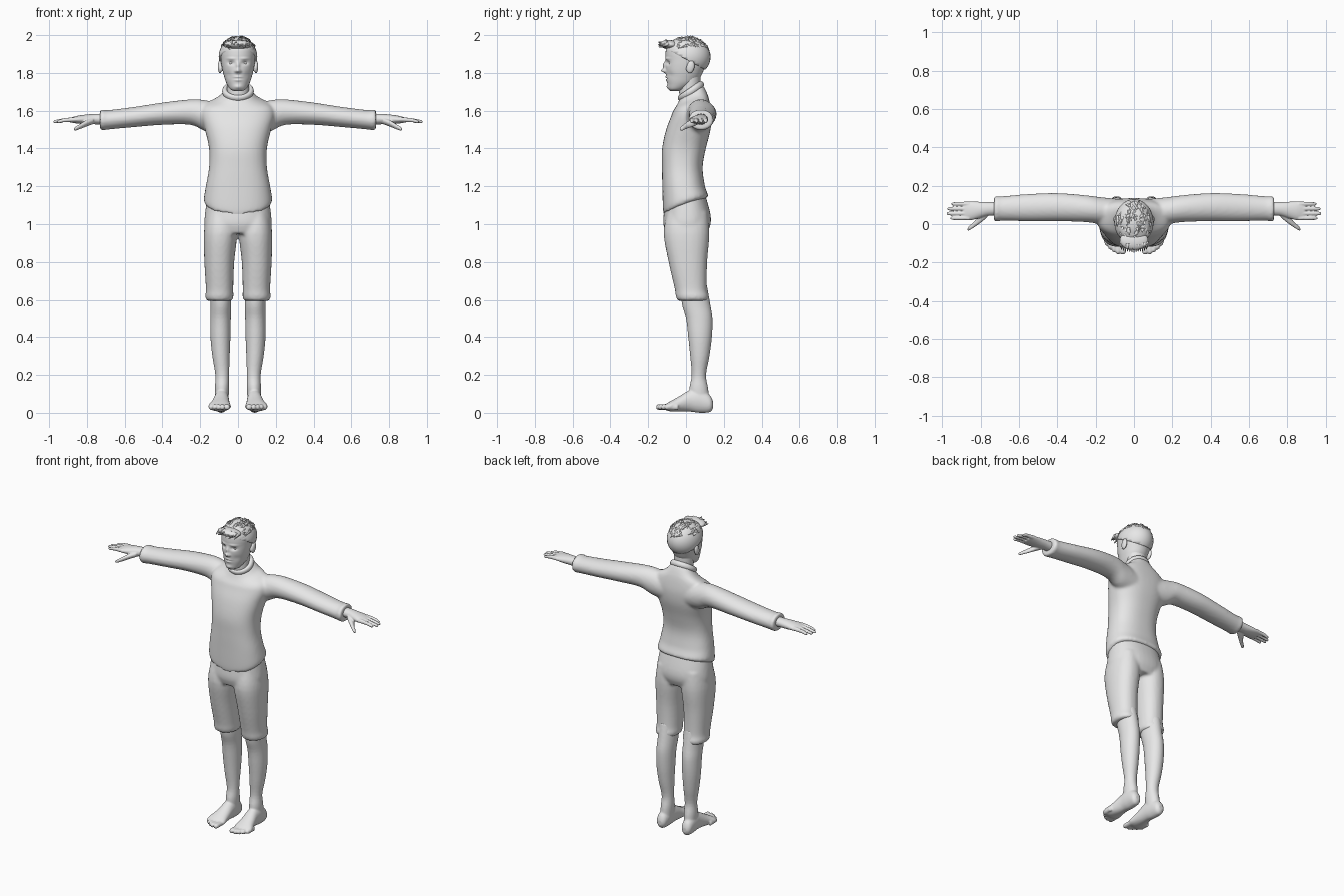
import bpy, bmesh, math, random
from mathutils import Vector, Matrix

cube = bpy.data.objects.get("Cube")
if cube:
    bpy.data.objects.remove(cube)
random.seed(4)

GREY = (0.8, 0.8, 0.8, 1)
clay = bpy.data.materials.new("light grey")
clay.use_nodes = True
clay.diffuse_color = GREY
clay.node_tree.nodes["Principled BSDF"].inputs["Base Color"].default_value = GREY


def spline(rows, steps):
    """Smooth a list of rows with Catmull-Rom interpolation."""
    out = []
    last = len(rows) - 1
    for i in range(last):
        quad = [rows[max(i - 1, 0)], rows[i], rows[i + 1], rows[min(i + 2, last)]]
        for s in range(steps):
            t = s / steps
            out.append([b + t / 2 * (c - a + t * (2 * a - 5 * b + 4 * c - d
                        + t * (3 * (b - c) + d - a))) for a, b, c, d in zip(*quad)])
    return out + [list(rows[-1])]


def loft(bm, axis, rows, side=1, n=28, steps=4, power=2):
    """Rows are position along axis, then low and high of the two other axes."""
    rings = []
    for t, a0, a1, b0, b1 in spline(rows, steps):
        ring = []
        for k in range(n):
            ang = math.tau * k / n
            c, s = math.cos(ang), math.sin(ang)
            a = (a0 + a1) / 2 + (a1 - a0) / 2 * math.copysign(abs(c) ** (2 / power), c)
            b = (b0 + b1) / 2 + (b1 - b0) / 2 * math.copysign(abs(s) ** (2 / power), s)
            p = {"x": (t, a, b), "y": (a, t, b), "z": (a, b, t)}[axis]
            ring.append(bm.verts.new((p[0] * side, p[1], p[2])))
        rings.append(ring)
    for r0, r1 in zip(rings, rings[1:]):
        for k in range(n):
            bm.faces.new((r0[k], r0[k - 1], r1[k - 1], r1[k]))
    bm.faces.new(rings[0])
    bm.faces.new(rings[-1])


def sym(rows):
    """Rows with a half width become rows centred on x = 0."""
    return [(z, -w, w, y0, y1) for z, w, y0, y1 in rows]


def ball(bm, centre, radii, tilt=0):
    m = Matrix.Translation(centre) @ Matrix.Rotation(tilt, 4, "X") @ Matrix.Diagonal((*radii, 1))
    return bmesh.ops.create_uvsphere(bm, u_segments=32, v_segments=20, radius=1, matrix=m)


def finish(name, bm, voxel=0, smooth=0):
    bmesh.ops.recalc_face_normals(bm, faces=bm.faces)
    mesh = bpy.data.meshes.new(name)
    bm.to_mesh(mesh)
    bm.free()
    mesh.materials.append(clay)
    obj = bpy.data.objects.new(name, mesh)
    bpy.context.collection.objects.link(obj)
    for p in mesh.polygons:
        p.use_smooth = True
    if voxel:
        mod = obj.modifiers.new("Fuse", "REMESH")
        mod.mode = "VOXEL"
        mod.voxel_size = voxel
        mod.use_smooth_shade = True
        mod = obj.modifiers.new("Soften", "SMOOTH")
        mod.factor = 0.5
        mod.iterations = smooth
    return obj


# Sweater: torso with slanted hem and neckline, fused with the sleeves
bm = bmesh.new()
loft(bm, "z", sym([(1.095, .172, -.118, .115), (1.12, .181, -.122, .117), (1.2, .17, -.125, .1),
                   (1.3, .153, -.127, .088), (1.4, .153, -.126, .105), (1.5, .175, -.105, .13),
                   (1.58, .195, -.075, .135), (1.63, .175, -.058, .125), (1.665, .105, -.045, .11),
                   (1.7, .072, -.034, .09)]), n=48, power=2.4)
for v in bm.verts:
    if v.co.z < 1.2:
        v.co.z += (1.2 - v.co.z) / .105 * (.37 * v.co.y + .5 * v.co.x ** 2)
    elif v.co.z > 1.6:
        v.co.z += (v.co.z - 1.6) * 6 * (v.co.y - .03)
for side in (1, -1):
    loft(bm, "x", [(.07, 0, .13, 1.48, 1.63), (.17, .0, .14, 1.49, 1.655), (.25, .01, .15, 1.525, 1.66),
                   (.4, .015, .162, 1.525, 1.643), (.55, .015, .157, 1.513, 1.62),
                   (.69, .017, .145, 1.5, 1.603), (.715, .012, .147, 1.495, 1.608),
                   (.73, .017, .142, 1.502, 1.603)], side)
finish("sweater", bm, .009, 6)

# Collar
bpy.ops.mesh.primitive_torus_add(major_radius=.066, minor_radius=.014, major_segments=40,
                                 location=(0, .026, 1.703), rotation=(.6, 0, 0))
collar = bpy.context.object
collar.name = "collar"
collar.scale = (1.05, 1, 1.3)
collar.data.materials.append(clay)
bpy.ops.object.shade_smooth()

# Shorts: seat fused with both legs
bm = bmesh.new()
loft(bm, "z", sym([(1.16, .16, -.105, .1), (1.06, .174, -.117, .128),
                   (1, .178, -.12, .13), (.95, .165, -.105, .11)]), n=40, power=2.3)
for side in (1, -1):
    loft(bm, "z", [(1.06, .01, .165, -.1, .115), (.95, .004, .181, -.118, .124),
                   (.8, .02, .178, -.092, .112), (.66, .025, .17, -.06, .11),
                   (.62, .024, .173, -.054, .119), (.595, .03, .167, -.045, .115)], side, power=2.2)
finish("shorts", bm, .009, 4)

# Bare legs and feet
TOES = [(.058, .017, -.158), (.083, .012, -.158), (.104, .011, -.147),
        (.124, .011, -.132), (.143, .011, -.112)]
bm = bmesh.new()
for side in (1, -1):
    loft(bm, "z", [(.68, .04, .15, -.03, .11), (.58, .036, .146, -.022, .128),
                   (.5, .038, .147, .0, .14), (.4, .04, .146, .012, .137), (.3, .044, .136, .022, .124),
                   (.2, .047, .12, .03, .106), (.13, .047, .122, .018, .117), (.05, .052, .12, .02, .125)], side)
    loft(bm, "y", [(.143, .075, .105, .025, .06), (.125, .058, .122, .003, .095),
                   (.07, .05, .126, 0, .13), (.02, .047, .128, .006, .12), (-.04, .043, .142, .006, .085),
                   (-.085, .037, .158, .008, .06), (-.11, .045, .145, .015, .045)], side)
    for x, r, tip in TOES:
        loft(bm, "y", [(tip + .07, x - r, x + r, .015, .045), (tip + .02, x - r, x + r, .016, .046),
                       (tip + .005, x - r * .8, x + r * .8, .017, .043),
                       (tip, x - r * .3, x + r * .3, .024, .035)], side, n=14)
finish("legs_and_feet", bm, .0055, 3)

# Hands: wrist, palm, four fingers and thumb
FINGERS = [(.031, .958), (.055, .977), (.08, .973), (.105, .952)]
bm = bmesh.new()
for side in (1, -1):
    loft(bm, "x", [(.69, .045, .115, 1.525, 1.585), (.76, .043, .115, 1.528, 1.583),
                   (.8, .033, .116, 1.528, 1.58), (.85, .02, .118, 1.532, 1.573),
                   (.89, .02, .117, 1.538, 1.562)], side)
    for y, tip in FINGERS:
        loft(bm, "x", [(.86, y - .011, y + .011, 1.541, 1.567), (.92, y - .0105, y + .0105, 1.539, 1.56),
                       (tip - .01, y - .009, y + .009, 1.534, 1.551),
                       (tip, y - .004, y + .004, 1.538, 1.547)], side, n=14)
    loft(bm, "x", [(.765, .035, .085, 1.53, 1.565), (.8, .006, .06, 1.517, 1.552),
                   (.835, -.018, .012, 1.503, 1.531), (.86, -.033, -.01, 1.494, 1.515),
                   (.868, -.034, -.022, 1.497, 1.508)], side, n=16)
finish("hands", bm, .004, 2)

# Neck
bm = bmesh.new()
loft(bm, "z", sym([(1.62, .06, -.03, .08), (1.7, .058, -.036, .076),
                   (1.76, .06, -.03, .076), (1.82, .06, -.02, .075)]))
finish("neck", bm)

# Head, with the face shaped by soft pushes: x, z, width, height, depth
bm = bmesh.new()
loft(bm, "z", sym([(1.705, .024, -.083, -.03), (1.716, .043, -.093, .0), (1.745, .061, -.099, .05),
                   (1.78, .073, -.104, .077), (1.81, .081, -.107, .092), (1.84, .087, -.108, .106),
                   (1.87, .091, -.107, .113), (1.9, .093, -.108, .113), (1.93, .09, -.104, .106),
                   (1.96, .073, -.085, .083), (1.978, .045, -.055, .055)]), n=80, steps=7, power=2.1)
PUSHES = [(0, 1.812, .011, .011, -.024), (0, 1.84, .008, .02, -.014), (0, 1.778, .018, .004, -.007),
          (0, 1.762, .016, .005, -.007), (0, 1.77, .022, .002, .004), (0, 1.726, .02, .01, -.007)]
for s in (1, -1):
    PUSHES += [(.036 * s, 1.853, .016, .01, .012), (.036 * s, 1.876, .022, .006, -.005),
               (.013 * s, 1.808, .005, .006, -.008), (.05 * s, 1.79, .018, .018, .004)]
for v in bm.verts:
    if v.co.y < -.02:
        x, z = v.co.x, v.co.z
        v.co.y += sum(d * math.exp(-((x - px) / w) ** 2 - ((z - pz) / h) ** 2)
                      for px, pz, w, h, d in PUSHES)
finish("head", bm)

# Eyes and ears
eyes, ears = bmesh.new(), bmesh.new()
for s in (1, -1):
    ball(eyes, (.036 * s, -.077, 1.852), (.016, .014, .009))
    ball(ears, (.095 * s, .024, 1.832), (.012, .021, .035), -.2)
    ball(ears, (.09 * s, .012, 1.825), (.013, .012, .018), -.2)
finish("eyes", eyes)
finish("ears", ears, .004, 2)

# Hair: cap cut along the hairline, a front quiff and loose tufts
bm = bmesh.new()
centre, radii = Vector((0, .008, 1.885)), Vector((.102, .122, .107))
ball(bm, centre, radii)
bmesh.ops.bisect_plane(bm, geom=bm.verts[:] + bm.edges[:] + bm.faces[:], plane_co=(0, 0, 1.872),
                       plane_no=(0, .54, 1), clear_inner=True)
bmesh.ops.holes_fill(bm, edges=[e for e in bm.edges if e.is_boundary])
ball(bm, (0, -.085, 1.95), (.074, .05, .024), -.1)
for i in range(70):
    ang = random.uniform(0, math.tau)
    lift = random.uniform(.45, 1.3)
    out = Vector((math.cos(ang) * math.cos(lift), math.sin(ang) * math.cos(lift), math.sin(lift)))
    root = centre + Vector(a * b for a, b in zip(out, radii)) * .98
    flow = Vector((random.uniform(-.4, .4), -1 if root.y < .03 else .6, 0))
    flow = (flow - out * flow.dot(out) * .9).normalized()
    m = Matrix.Translation(root) @ flow.to_track_quat("Z", "Y").to_matrix().to_4x4()
    bmesh.ops.create_cone(bm, cap_ends=True, segments=6, radius1=.008, radius2=.001,
                          depth=random.uniform(.035, .055), matrix=m)
for i in range(13):
    x = (i - 6) * .011
    m = Matrix.Translation((x, -.125 + 3 * x * x, 1.95 + random.uniform(-.012, .012)))
    m = m @ Matrix.Rotation(math.pi / 2 + random.uniform(-.2, .5), 4, "X")
    bmesh.ops.create_cone(bm, cap_ends=True, segments=6, radius1=.011, radius2=.002,
                          depth=.045, matrix=m)
finish("hair", bm)
